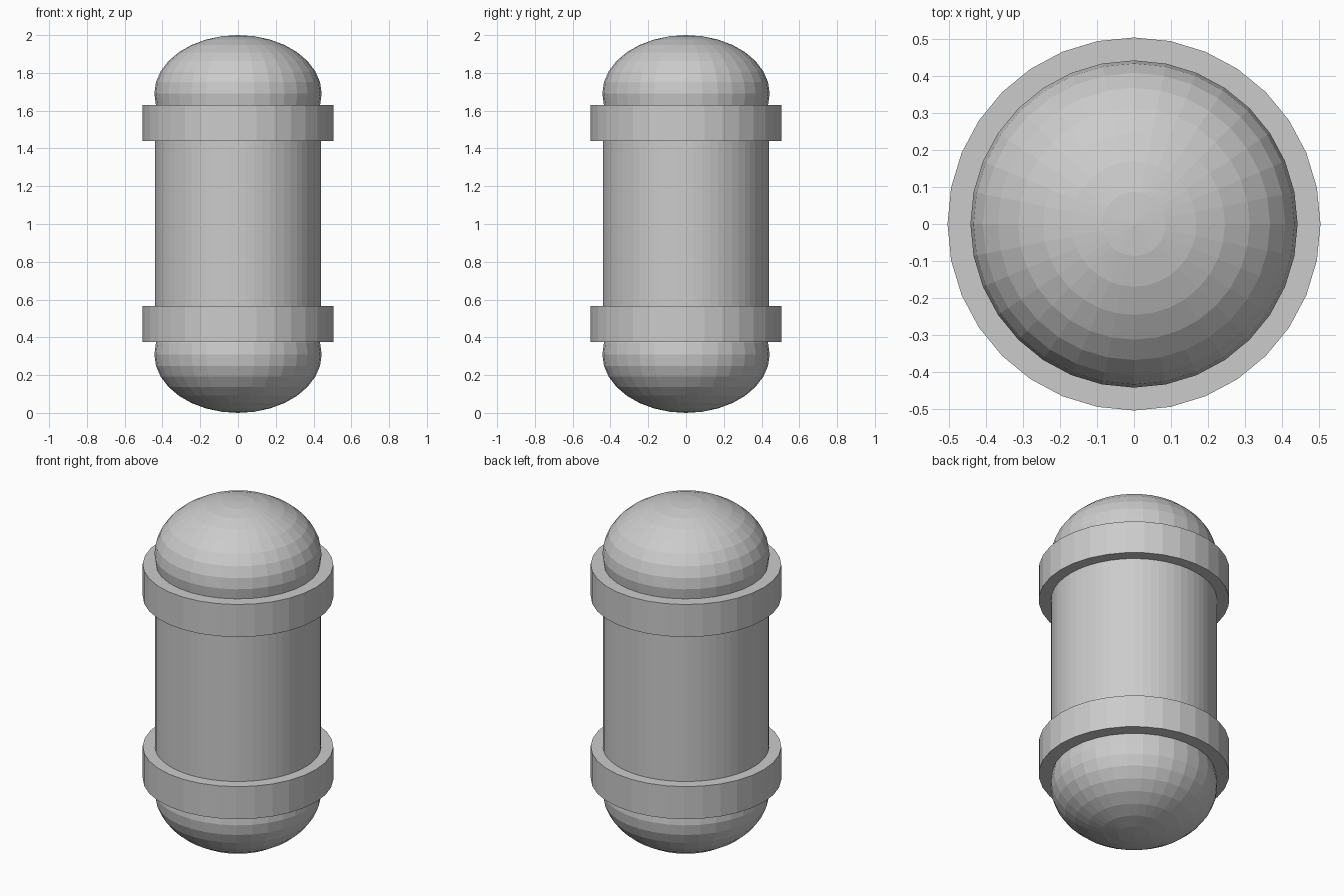
import bpy

if "Cube" in bpy.data.objects:
    bpy.data.objects.remove(bpy.data.objects["Cube"])

BODY_R, DOME_R, DOME_H, BAND_R = 0.44, 0.443, 0.31, 0.505


def cylinder(name, radius, z0, z1, sides):
    bpy.ops.mesh.primitive_cylinder_add(
        vertices=sides, radius=radius, depth=z1 - z0, location=(0, 0, (z0 + z1) / 2))
    obj = bpy.context.object
    obj.name = name
    return obj


def dome(name, z):
    bpy.ops.mesh.primitive_uv_sphere_add(
        segments=32, ring_count=16, radius=1, location=(0, 0, z))
    obj = bpy.context.object
    obj.name = name
    obj.scale = (DOME_R, DOME_R, DOME_H)
    bpy.ops.object.transform_apply(location=False, rotation=False, scale=True)
    return obj


# Main barrel, ending inside the two bands
cylinder("barrel", BODY_R, 0.47, 1.535, 64)

# Raised bands and flattened end domes
for side, band_z0, dome_z in (("lower", 0.375, DOME_H), ("upper", 1.44, 2 - DOME_H)):
    cylinder(side + "_band", BAND_R, band_z0, band_z0 + 0.19, 32)
    dome(side + "_dome", dome_z)
